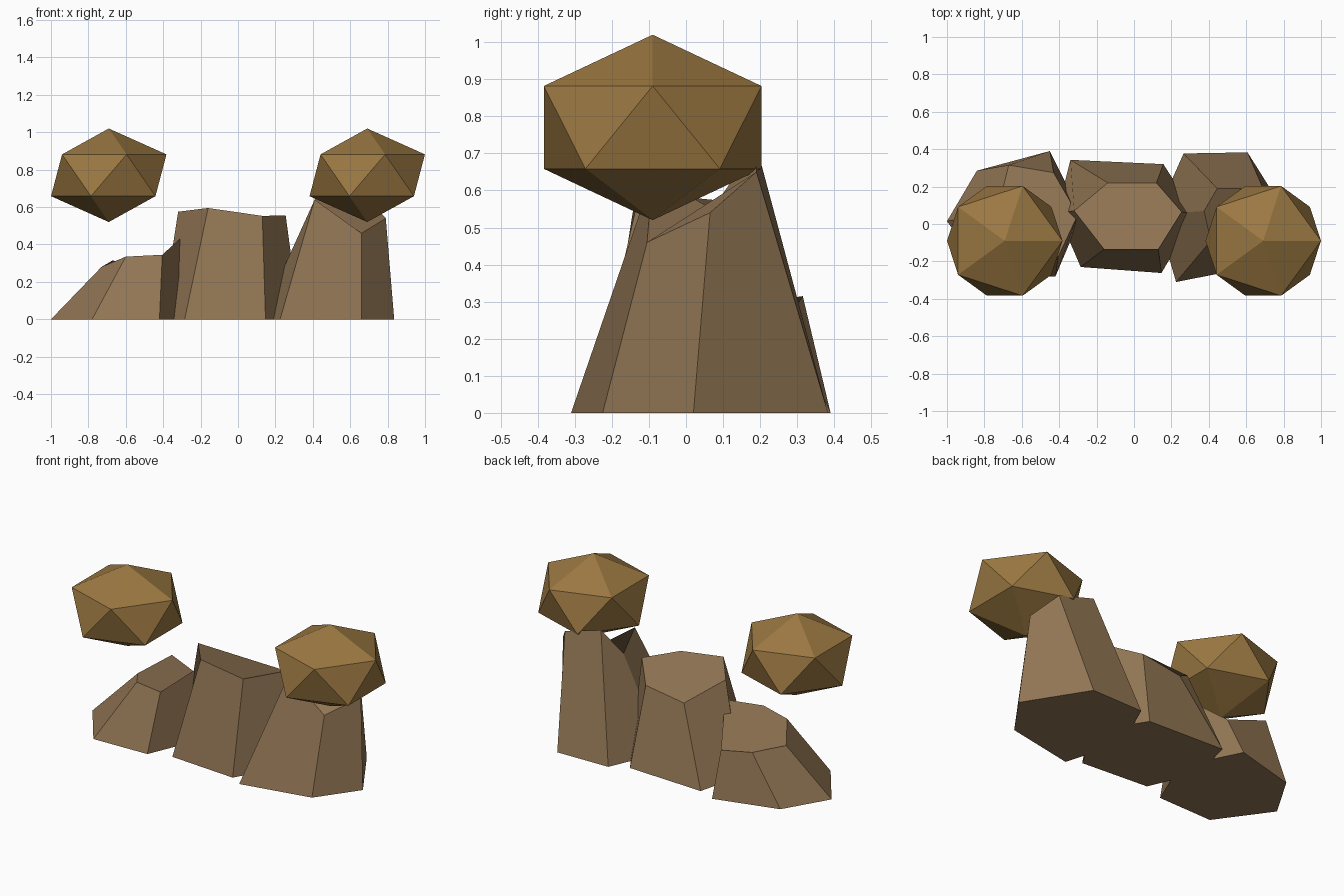
import bpy, bmesh

if "Cube" in bpy.data.objects:
    bpy.data.objects.remove(bpy.data.objects["Cube"])


def material(name, rgb):
    m = bpy.data.materials.new(name)
    m.diffuse_color = (*rgb, 1)
    m.use_nodes = True
    m.node_tree.nodes["Principled BSDF"].inputs["Base Color"].default_value = m.diffuse_color
    return m


ROCK = material("brown_rock", (0.283, 0.178, 0.088))
LEAF = material("ochre_bush", (0.328, 0.188, 0.054))


def finish(bm, name, mat):
    bmesh.ops.recalc_face_normals(bm, faces=bm.faces)
    mesh = bpy.data.meshes.new(name)
    bm.to_mesh(mesh)
    bm.free()
    mesh.materials.append(mat)
    ob = bpy.data.objects.new(name, mesh)
    bpy.context.collection.objects.link(ob)
    return ob


def rock(name, base, top):
    """Irregular six-sided frustum: base outline on the ground, uneven top."""
    bm = bmesh.new()
    lo = [bm.verts.new((x, y, 0)) for x, y in base]
    hi = [bm.verts.new(p) for p in top]
    bm.faces.new(lo[::-1])
    bm.faces.new(hi)
    n = len(lo)
    for i in range(n):
        j = (i + 1) % n
        bm.faces.new((lo[i], lo[j], hi[j], hi[i]))
    return finish(bm, name, ROCK)


def bush(name, x):
    """Flattened icosahedron."""
    bm = bmesh.new()
    bmesh.ops.create_icosphere(bm, subdivisions=1, radius=1)
    bmesh.ops.scale(bm, vec=(0.345, 0.345, 0.25), verts=bm.verts)
    bmesh.ops.translate(bm, vec=(x, -0.09, 0.77), verts=bm.verts)
    return finish(bm, name, LEAF)


# Three overlapping rocks, low to high
rock("left_rock",
     [(-.78, -.29), (-.42, -.28), (-.28, .05), (-.45, .39), (-.84, .285), (-1, .015)],
     [(-.6, -.125, .335), (-.405, -.175, .345), (-.30, .05, .44),
      (-.43, .275, .25), (-.67, .315, .315), (-.73, .07, .28)])
rock("middle_rock",
     [(-.285, -.23), (.147, -.262), (.33, .05), (.157, .32), (-.34, .343), (-.41, .06)],
     [(-.16, -.135, .595), (.13, -.135, .553), (.255, .065, .555),
      (.12, .22, .48), (-.14, .22, .44), (-.32, .07, .575)])
rock("right_rock",
     [(.225, -.31), (.66, -.225), (.835, .02), (.607, .383), (.265, .377), (.12, .05)],
     [(.41, -.09, .64), (.66, -.105, .46), (.79, .065, .54),
      (.69, .19, .65), (.445, .19, .72), (.375, .07, .55)])

# Pair of bushes above the ends
for side, x in (("left", -0.691), ("right", 0.691)):
    bush(side + "_bush", x)
